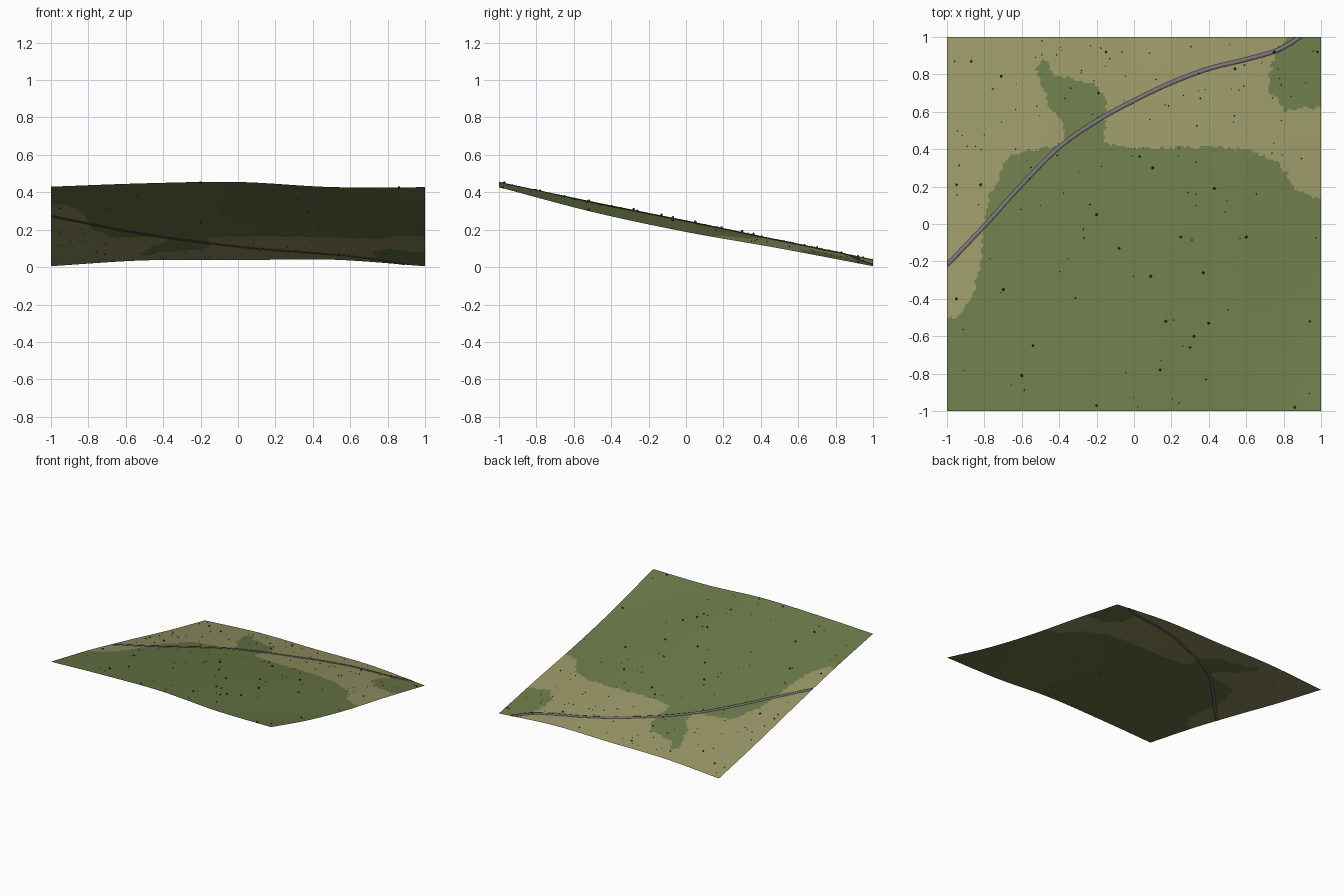
import bpy, bmesh, math, random
from mathutils import Vector, noise, geometry

random.seed(4)
cube = bpy.data.objects.get("Cube")
if cube:
    bpy.data.objects.remove(cube)


def material(name, rgb):
    mat = bpy.data.materials.new(name)
    mat.use_nodes = True
    mat.diffuse_color = (*rgb, 1)
    mat.node_tree.nodes["Principled BSDF"].inputs["Base Color"].default_value = (*rgb, 1)
    return mat


grass = material("grass_green", (.15, .195, .067))
dry = material("dry_tan", (.314, .305, .133))
gravel = material("gravel_grey", (.2, .17, .185))
leaf = material("shrub_dark_green", (.035, .06, .02))
stone = material("stone_dark_grey", (.06, .055, .05))

# Terrain heights: rows run front to back, columns run along x
HEIGHTS = [(.43, .448, .455, .428, .427),
           (.335, .345, .35, .335, .295),
           (.225, .24, .25, .24, .188),
           (.11, .14, .145, .14, .1),
           (.005, .036, .037, .04, .005)]


def smooth_sample(values, t):
    """Catmull-Rom through evenly spaced values, t from -1 to 1."""
    s = min(max((t + 1) / 2, 0), 1) * (len(values) - 1)
    i = min(int(s), len(values) - 2)
    f = s - i
    b, c = values[i], values[i + 1]
    a = values[i - 1] if i else 2 * b - c
    d = values[i + 2] if i + 2 < len(values) else 2 * c - b
    return b + f / 2 * (c - a + f * (2 * a - 5 * b + 4 * c - d + f * (3 * (b - c) + d - a)))


def height(x, y):
    return smooth_sample([smooth_sample(row, x) for row in HEIGHTS], y)


# Outlines of the green areas
MEADOW = [(-2, -.52), (-.95, -.5), (-.86, -.38), (-.82, -.2), (-.8, 0), (-.78, .12),
          (-.72, .27), (-.66, .37), (-.37, .43), (-.38, .55), (-.45, .63), (-.48, .72),
          (-.53, .82), (-.48, .89), (-.42, .8), (-.2, .74), (-.15, .66), (-.16, .43),
          (.05, .4), (.4, .42), (.6, .4), (.75, .34), (.83, .25), (.86, .18),
          (1, .14), (2, .1), (2, -2), (-2, -2)]
CORNER = [(.83, 1), (.76, .94), (.73, .82), (.72, .7), (.77, .68), (.8, .6),
          (.88, .62), (2, .64), (2, 2), (.83, 2)]


def inside(poly, x, y):
    hit = False
    for (ax, ay), (bx, by) in zip(poly, poly[1:] + poly[:1]):
        if (ay > y) != (by > y) and x < ax + (y - ay) * (bx - ax) / (by - ay):
            hit = not hit
    return hit


def finish(bm, name, mats, smooth=True):
    mesh = bpy.data.meshes.new(name)
    bm.to_mesh(mesh)
    bm.free()
    for mat in mats:
        mesh.materials.append(mat)
    for poly in mesh.polygons:
        poly.use_smooth = smooth
    obj = bpy.data.objects.new(name, mesh)
    bpy.context.collection.objects.link(obj)
    return obj


# Ground sheet, with ragged borders between grass and dry earth
bm = bmesh.new()
bmesh.ops.create_grid(bm, x_segments=220, y_segments=220, size=1)
for v in bm.verts:
    v.co.z = height(v.co.x, v.co.y)
for f in bm.faces:
    c = f.calc_center_median()
    p = Vector((c.x, c.y, 0)) * 38
    x = c.x + .022 * noise.noise(p)
    y = c.y + .022 * noise.noise(p + Vector((50, 9, 3)))
    f.material_index = 0 if inside(MEADOW, x, y) or inside(CORNER, x, y) else 1
finish(bm, "ground", [grass, dry])

# Narrow path following the ground, visible on both faces of the sheet
ROUTE = [(-1, -.22), (-.8, -.01), (-.6, .21), (-.4, .41), (-.2, .55), (0, .66),
         (.2, .755), (.4, .83), (.6, .88), (.77, .93), (.89, 1)]
pts = [Vector(p) for p in ROUTE]
pts = [2 * pts[0] - pts[1]] + pts + [2 * pts[-1] - pts[-2]]
line = []
for a, b, c, d in zip(pts, pts[1:], pts[2:], pts[3:]):
    part = geometry.interpolate_bezier(b, b + (c - a) / 6, c - (d - b) / 6, c, 13)
    line += [p.to_2d() for p in part][:-1]
line.append(pts[-2])

bm = bmesh.new()
previous = None
for i, p in enumerate(line):
    along = (line[min(i + 1, len(line) - 1)] - line[max(i - 1, 0)]).normalized()
    side = Vector((-along.y, along.x)) * .011
    row = []
    for q in (p + side, p - side):
        x, y = max(-1, min(1, q.x)), max(-1, min(1, q.y))
        row.append(bm.verts.new((x, y, height(x, y))))
    if previous:
        bm.faces.new((previous[0], previous[1], row[1], row[0]))
    previous = row
path = finish(bm, "path", [gravel])
thick = path.modifiers.new("thickness", "SOLIDIFY")
thick.thickness = .004
thick.offset = 0

# Larger shrubs at chosen spots
SHRUBS = [(-.87, .87), (-.15, .92), (.98, .92), (.75, .92), (.54, .83), (-.71, .79),
          (-.19, .7), (.03, .36), (.1, .3), (.43, .19), (-.95, .21), (-.82, .21),
          (-.2, .05), (.6, -.07), (.25, -.07), (-.08, -.13), (.37, -.26), (-.95, -.4),
          (-.7, -.35), (.09, -.28), (.17, -.52), (.4, -.53), (.94, -.52), (.32, -.6),
          (.3, -.66), (-.54, -.65), (.14, -.78), (-.6, -.81), (-.2, -.97), (.86, -.98)]


def add_clump(bm, x, y, size):
    made = bmesh.ops.create_icosphere(bm, subdivisions=1, radius=size)["verts"]
    spin = random.uniform(0, math.tau)
    bmesh.ops.rotate(bm, verts=made, matrix=Vector((0, 0, 1)).rotation_difference(
        Vector((math.cos(spin), math.sin(spin), 2))).to_matrix())
    bmesh.ops.translate(bm, verts=made, vec=(x, y, height(x, y) + size * .6))


bm = bmesh.new()
for x, y in SHRUBS:
    add_clump(bm, x, y, random.uniform(.006, .008))
finish(bm, "shrubs", [leaf], False)

# Small stones, denser on the dry ground
bm = bmesh.new()
for i in range(130):
    x = random.uniform(-.98, .98)
    y = random.uniform(.3, .98) if i < 85 else random.uniform(-.98, .3)
    add_clump(bm, x, y, random.uniform(.002, .004))
finish(bm, "stones", [stone], False)
